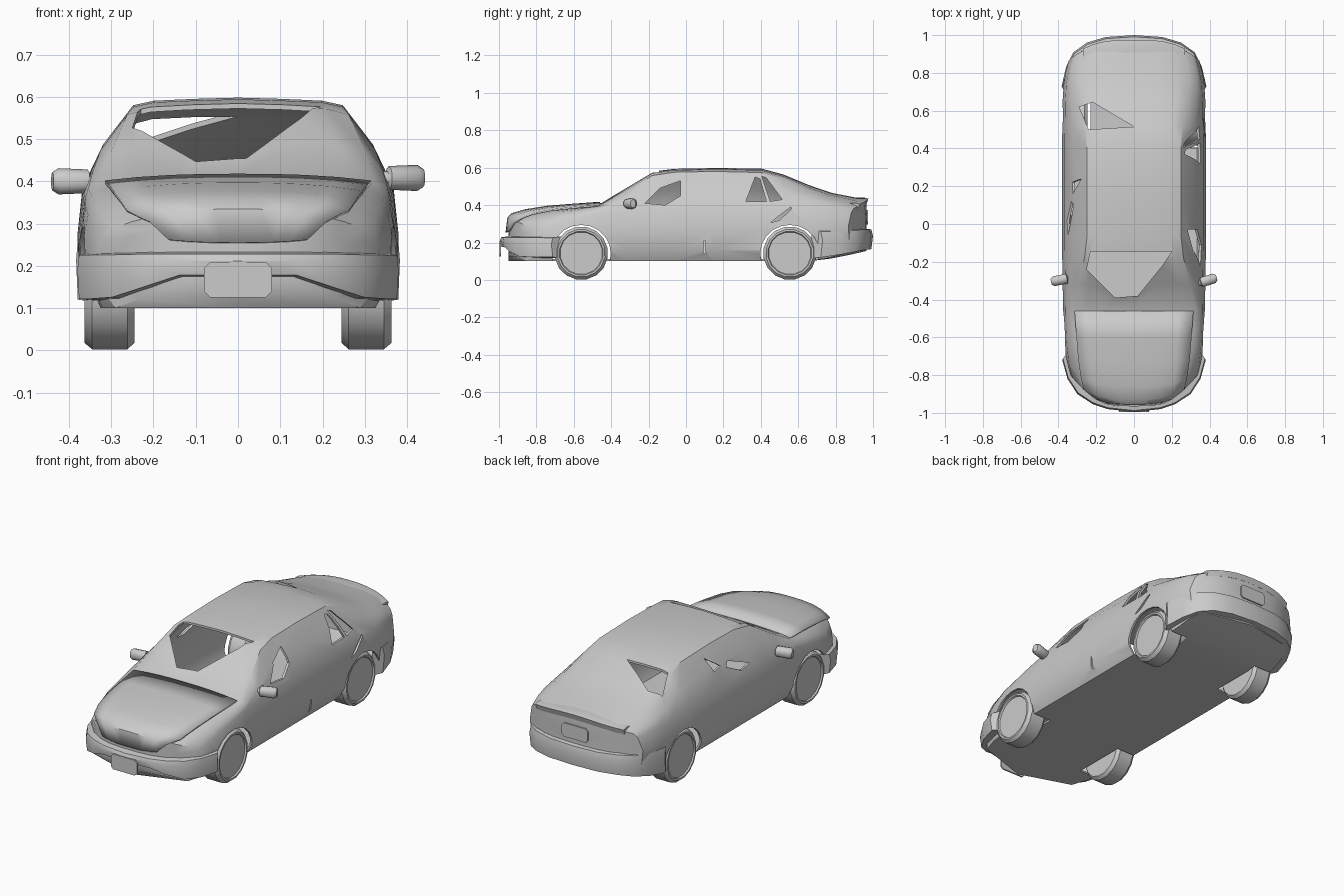
import bpy, bmesh, math
from mathutils import Vector, Matrix

if "Cube" in bpy.data.objects:
    bpy.data.objects.remove(bpy.data.objects["Cube"])

paint = bpy.data.materials.new("grey paint")
paint.diffuse_color = (0.6, 0.6, 0.6, 1)
paint.use_nodes = True
paint.node_tree.nodes["Principled BSDF"].inputs["Base Color"].default_value = paint.diffuse_color


def make(name, bm, angle=35):
    bmesh.ops.recalc_face_normals(bm, faces=bm.faces)
    me = bpy.data.meshes.new(name)
    bm.to_mesh(me)
    bm.free()
    ob = bpy.data.objects.new(name, me)
    bpy.context.collection.objects.link(ob)
    me.materials.append(paint)
    if angle:
        bpy.ops.object.select_all(action='DESELECT')
        ob.select_set(True)
        bpy.context.view_layer.objects.active = ob
        bpy.ops.object.shade_smooth_by_angle(angle=math.radians(angle))
    return ob


def skin(bm, rows, closed):
    """Quads between successive rows of points."""
    vs = [[bm.verts.new(p) for p in r] for r in rows]
    n = len(rows[0])
    for a, b in zip(vs, vs[1:]):
        for i in range(n if closed else n - 1):
            j = (i + 1) % n
            bm.faces.new((a[i], a[j], b[j], b[i]))
    return vs


def bend(x, b):
    return b * abs(x / 0.37) ** 3


# Body stations: y, plan bend, bottom z, bottom width, side width,
# belt width and z, rail width and z, top z
stations = [
    (-0.95, 0.20, 0.10, 0.29, 0.340, 0.325, 0.26, 0.25, 0.305, 0.325),
    (-0.86, 0.15, 0.10, 0.32, 0.355, 0.345, 0.29, 0.28, 0.335, 0.355),
    (-0.72, 0.08, 0.10, 0.33, 0.370, 0.355, 0.32, 0.30, 0.365, 0.380),
    (-0.58, 0.03, 0.10, 0.335, 0.375, 0.360, 0.34, 0.31, 0.380, 0.392),
    (-0.45, 0.00, 0.10, 0.34, 0.375, 0.362, 0.36, 0.325, 0.395, 0.412),
    (-0.32, 0.00, 0.10, 0.34, 0.378, 0.364, 0.37, 0.300, 0.470, 0.492),
    (-0.18, 0.00, 0.10, 0.34, 0.380, 0.366, 0.38, 0.262, 0.558, 0.580),
    (-0.06, 0.00, 0.10, 0.34, 0.380, 0.368, 0.38, 0.248, 0.576, 0.594),
    (0.15, 0.00, 0.10, 0.34, 0.380, 0.368, 0.385, 0.248, 0.580, 0.598),
    (0.40, 0.00, 0.10, 0.34, 0.380, 0.368, 0.385, 0.248, 0.574, 0.596),
    (0.52, 0.00, 0.10, 0.34, 0.380, 0.366, 0.385, 0.258, 0.540, 0.564),
    (0.66, -0.01, 0.10, 0.34, 0.378, 0.364, 0.38, 0.280, 0.475, 0.506),
    (0.78, -0.04, 0.115, 0.33, 0.372, 0.358, 0.375, 0.295, 0.435, 0.465),
    (0.88, -0.08, 0.135, 0.32, 0.362, 0.345, 0.37, 0.285, 0.415, 0.446),
    (0.965, -0.12, 0.155, 0.29, 0.345, 0.325, 0.36, 0.265, 0.395, 0.426),
]


def section(s, f=1.0):
    y, b, zb, wb, ws, wl, zl, wr, zr, zt = s
    half = [(wb, zb), (ws - 0.006, zb + 0.06), (ws, (zb + zl) / 2 + 0.03), (wl, zl),
            ((wl + wr) / 2 + 0.011, (zl + zr) / 2 + 0.005), (wr, zr),
            (wr * 0.8, zr + (zt - zr) * 0.6), (wr * 0.42, zt - 0.003)]
    pts = [(0, zb)] + half + [(0, zt)] + [(-x, z) for x, z in reversed(half)]
    zc = (zb + zt) / 2
    return [(x * f, y + bend(x * f, b), zc + (z - zc) * f) for x, z in pts]


bm = bmesh.new()
inner = (0.15, 0.4, 0.6, 0.8)
rows = [section(stations[0], f) for f in inner]
rows += [section(s) for s in stations]
rows += [section(stations[-1], f) for f in reversed(inner)]
vs = skin(bm, rows, True)
bm.faces.new(vs[0])
bm.faces.new(vs[-1])
body = make("body_shell", bm, 0)
sol = body.modifiers.new("wall", 'SOLIDIFY')
sol.thickness = 0.012
sol.offset = -1


# Openings cut through the shell
def prism(bm, poly, place, lo, hi):
    a = [bm.verts.new(place(u, v, lo)) for u, v in poly]
    b = [bm.verts.new(place(u, v, hi)) for u, v in poly]
    n = len(a)
    bm.faces.new(a)
    bm.faces.new(b)
    for i in range(n):
        bm.faces.new((a[i], a[(i + 1) % n], b[(i + 1) % n], b[i]))


def down(u, v, d): return (u, v, d)
def side(u, v, d): return (d, u, v)


bm = bmesh.new()
windshield = [(-0.23, -0.145), (0.2, -0.145), (0.15, -0.22), (0.02, -0.38), (-0.1, -0.39), (-0.25, -0.24)]
rear_glass = [(-0.29, 0.62), (-0.22, 0.645), (0, 0.515), (-0.24, 0.50)]
prism(bm, windshield, down, 0.36, 0.7)
prism(bm, rear_glass, down, 0.36, 0.7)
right_holes = [
    [(-0.22, 0.41), (-0.14, 0.49), (-0.03, 0.53), (-0.03, 0.45), (-0.11, 0.40)],
    [(0.32, 0.42), (0.37, 0.55), (0.395, 0.54), (0.43, 0.42)],
    [(0.405, 0.555), (0.43, 0.545), (0.515, 0.43), (0.45, 0.42)],
    [(0.092, 0.14), (0.096, 0.21), (0.102, 0.21), (0.106, 0.14)],
    [(0.45, 0.305), (0.56, 0.39), (0.565, 0.38), (0.50, 0.32)]]
left_holes = [[(0.16, 0.48), (0.24, 0.54), (0.22, 0.47)],
              [(-0.06, 0.42), (0.10, 0.485), (0.12, 0.46), (0.02, 0.41)]]
for p in right_holes:
    prism(bm, p, side, 0.2, 0.5)
for p in left_holes:
    prism(bm, p, side, -0.5, -0.2)
axles = (-0.56, 0.555)
for y in axles:
    arch = [(y + 0.158 * math.cos(k * math.pi / 10), 0.142 + 0.152 * math.sin(k * math.pi / 10)) for k in range(20)]
    for lo, hi in ((0.23, 0.5), (-0.5, -0.23)):
        prism(bm, arch, side, lo, hi)
cutter = make("opening_cutter", bm, 0)
cutter.hide_render = True
cutter.hide_set(True)
cut = body.modifiers.new("openings", 'BOOLEAN')
cut.object = cutter
cut.solver = 'EXACT'
dg = bpy.context.evaluated_depsgraph_get()
bm = bmesh.new()
bm.from_mesh(bpy.data.meshes.new_from_object(body.evaluated_get(dg)))
bpy.data.objects.remove(body)
bpy.data.objects.remove(cutter)
make("body_shell", bm)

# Hood panel with a nose: y, bend, half width, centre z, edge z
bm = bmesh.new()
hood = [(-0.46, 0.00, 0.315, 0.418, 0.402), (-0.60, 0.01, 0.305, 0.408, 0.392),
        (-0.74, 0.04, 0.295, 0.397, 0.378), (-0.86, 0.09, 0.28, 0.378, 0.358),
        (-0.93, 0.14, 0.265, 0.358, 0.335), (-0.955, 0.17, 0.21, 0.335, 0.305),
        (-0.965, 0.19, 0.165, 0.255, 0.262)]
rows = []
for y, b, w, zc, ze in hood:
    ts = [k / 4 for k in range(-4, 5)]
    rows.append([(w * t, y + bend(w * t, b), zc + (ze - zc) * abs(t) ** 2.5) for t in ts])
skin(bm, rows, False)
ob = make("hood", bm)
m = ob.modifiers.new("thickness", 'SOLIDIFY')
m.thickness = 0.01


# Bumpers wrapping round the ends: x, y, top z, bottom z
def bumper(name, path, step):
    full = [(-x, y, a, b) for x, y, a, b in reversed(path[1:])] + path
    rows = []
    for x, y, a, b in full:
        xi, yi = x * 0.91, y + step
        rows.append([(xi, yi, a + 0.006), (x * 0.99, y + step * 0.15, a), (x, y, (a * 2 + b) / 3),
                     (x * 0.99, y + step * 0.15, b), (xi, yi, b - 0.004)])
    bm = bmesh.new()
    vs = skin(bm, rows, True)
    bm.faces.new(vs[0])
    bm.faces.new(vs[-1])
    make(name, bm)


bumper("front_bumper", [(0, -0.995, 0.228, 0.178), (0.14, -0.98, 0.228, 0.178), (0.22, -0.953, 0.228, 0.152),
                        (0.30, -0.90, 0.226, 0.126), (0.352, -0.82, 0.226, 0.122), (0.38, -0.72, 0.225, 0.122)], 0.05)
bumper("rear_bumper", [(0, 1.0, 0.27, 0.165), (0.15, 0.99, 0.27, 0.163), (0.25, 0.96, 0.27, 0.16),
                       (0.32, 0.91, 0.265, 0.15), (0.36, 0.83, 0.26, 0.135), (0.383, 0.73, 0.26, 0.12)], -0.06)

# Trunk lip
bm = bmesh.new()
rows = []
for k in range(-5, 6):
    x = 0.27 * k / 5
    y = 0.975 + bend(x, -0.12)
    z = 0.434 - 0.4 * x * x
    rows.append([(x, y - 0.10, z + 0.005), (x, y - 0.02, z + 0.006), (x, y, z), (x, y - 0.01, z - 0.03), (x, y - 0.06, z - 0.03)])
vs = skin(bm, rows, True)
bm.faces.new(vs[0])
bm.faces.new(vs[-1])
make("trunk_lip", bm)

# Licence plates with clipped corners
for name, y, z, h in (("front_plate", -0.992, 0.167, 0.042), ("rear_plate", 0.968, 0.335, 0.038)):
    c = 0.014
    w = 0.08
    poly = [(w - c, h), (w, h - c), (w, c - h), (w - c, -h), (c - w, -h), (-w, c - h), (-w, h - c), (c - w, h)]
    bm = bmesh.new()
    prism(bm, poly, lambda u, v, d: (u, d, z + v), y - 0.004, y + 0.004)
    make(name, bm)

# Wheels: a turned tyre with a recessed disc
profile = [(0.245, 0.10), (0.245, 0.128), (0.262, 0.143), (0.345, 0.143), (0.363, 0.128), (0.363, 0.118), (0.355, 0.114)]
for y, end in zip(axles, ("front", "rear")):
    for s, name in ((1, "right"), (-1, "left")):
        bm = bmesh.new()
        rows = []
        for x, r in profile:
            rows.append([(s * x, y + r * math.cos(k * math.pi / 8 + 0.2), 0.143 + r * math.sin(k * math.pi / 8 + 0.2))
                         for k in range(16)])
        vs = skin(bm, rows, True)
        bm.faces.new(vs[0])
        bm.faces.new(vs[-1])
        make(f"{end}_{name}_wheel", bm)

# Door mirrors: rounded housing on a short arm
for s, name, turn, z in ((1, "right", 0.3, 0.408), (-1, "left", 0.2, 0.40)):
    bm = bmesh.new()
    rows = []
    for x, w, h in ((-0.07, 0.012, 0.012), (-0.045, 0.018, 0.016), (-0.04, 0.028, 0.028), (0.03, 0.028, 0.031), (0.045, 0.016, 0.022)):
        rows.append([(x, w * math.cos(a), h * math.sin(a)) for a in
                     [math.radians(d) for d in (20, 50, 90, 130, 160, 200, 230, 270, 310, 340)]])
    vs = skin(bm, rows, True)
    bm.faces.new(vs[0])
    bm.faces.new(vs[-1])
    bmesh.ops.transform(bm, matrix=Matrix.Translation((s * 0.395, -0.297, z)) @ Matrix.Rotation(turn, 4, 'Z')
                        @ Matrix.Diagonal((s, 1, 1, 1)), verts=bm.verts)
    make(f"{name}_mirror", bm, 50)
